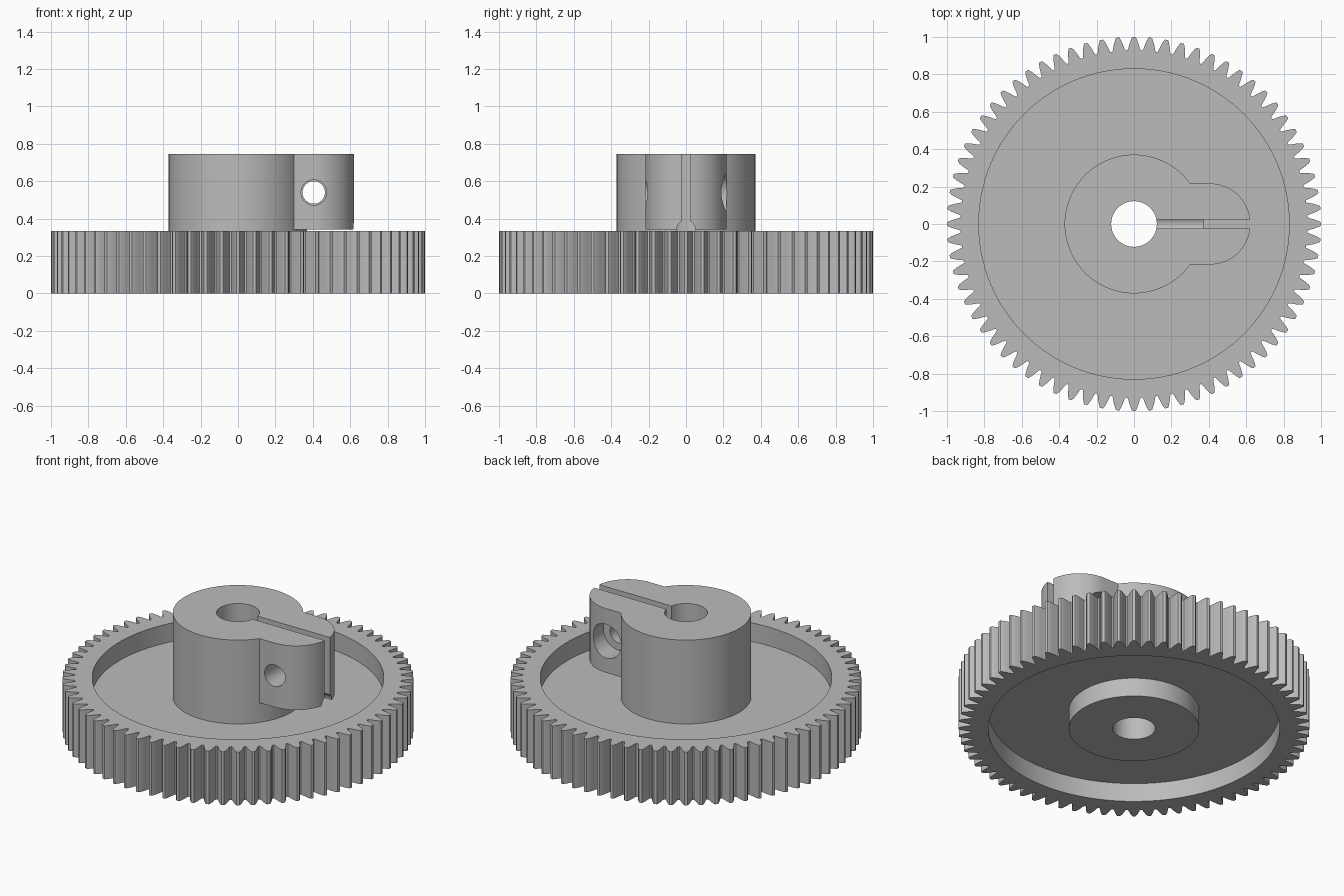
import bpy
import bmesh
from math import sin, cos, pi, radians
from mathutils import Matrix

cube = bpy.data.objects.get("Cube")
if cube:
    bpy.data.objects.remove(cube, do_unlink=True)

grey = bpy.data.materials.new("plain grey")
grey.use_nodes = True
grey.diffuse_color = (0.5, 0.5, 0.5, 1)
grey.node_tree.nodes["Principled BSDF"].inputs["Base Color"].default_value = (0.5, 0.5, 0.5, 1)

TEETH = 72
RIM_TOP, TOP = 0.335, 0.745
RECESS = 0.117
EAR_X, EAR_R = 0.405, 0.217
SCREW_Z = 0.54


def prism(name, outline, z0, z1, matrix=Matrix()):
    """Extrude a closed outline between two heights, then place it."""
    bm = bmesh.new()
    face = bm.faces.new([bm.verts.new((x, y, z0)) for x, y in outline])
    ret = bmesh.ops.extrude_face_region(bm, geom=[face])
    verts = [g for g in ret["geom"] if isinstance(g, bmesh.types.BMVert)]
    bmesh.ops.translate(bm, verts=verts, vec=(0, 0, z1 - z0))
    bmesh.ops.transform(bm, matrix=matrix, verts=bm.verts)
    bmesh.ops.recalc_face_normals(bm, faces=bm.faces)
    mesh = bpy.data.meshes.new(name)
    bm.to_mesh(mesh)
    bm.free()
    mesh.materials.append(grey)
    obj = bpy.data.objects.new(name, mesh)
    bpy.context.collection.objects.link(obj)
    return obj


def circle(r, n=96):
    return [(r * cos(2 * pi * i / n), r * sin(2 * pi * i / n)) for i in range(n)]


def rect(x0, x1, y0, y1):
    return [(x0, y0), (x1, y0), (x1, y1), (x0, y1)]


def combine(target, tool, operation):
    """Apply a boolean and discard the helper."""
    tool.hide_render = True
    mod = target.modifiers.new(operation, "BOOLEAN")
    mod.operation = operation
    mod.solver = "EXACT"
    mod.object = tool
    bpy.context.view_layer.objects.active = target
    bpy.ops.object.modifier_apply(modifier=mod.name)
    bpy.data.objects.remove(tool, do_unlink=True)


# Toothed wheel: flank given as (radius, half width as a fraction of the pitch)
flank = [(0.928, 0.44), (0.936, 0.39), (0.955, 0.32), (0.973, 0.25), (0.988, 0.175), (0.997, 0.12), (1.0, 0.09)]
tooth = [(r, -w) for r, w in flank] + [(r, w) for r, w in reversed(flank)]
outline = []
for i in range(TEETH):
    for r, w in tooth:
        a = (i + w) * 2 * pi / TEETH
        outline.append((r * cos(a), r * sin(a)))
gear = prism("spur_gear", outline, 0, RIM_TOP)

# Shallow recesses on both faces leave a thin web
combine(gear, prism("top_recess", circle(0.83, 128), RIM_TOP - RECESS, 1), "DIFFERENCE")
combine(gear, prism("bottom_recess", circle(0.83, 128), -1, RECESS), "DIFFERENCE")

# Hub with a round-ended clamp ear
hub = prism("hub", circle(0.371), 0, TOP)
ear = [(EAR_X + EAR_R * sin(a), -EAR_R * cos(a)) for a in (pi * i / 40 for i in range(41))]
ear += [(0.1, EAR_R), (0.1, -EAR_R)]
combine(hub, prism("clamp_ear", ear, 0.342, TOP), "UNION")
combine(gear, hub, "UNION")

# Shaft bore, clamp slot and the round relief at the foot of the slot
combine(gear, prism("bore", circle(0.122, 64), -1, 1), "DIFFERENCE")
combine(gear, prism("slot", rect(0.05, 0.8, -0.025, 0.025), 0.345, 1), "DIFFERENCE")
along_x = Matrix.Translation((0, 0, 0.342)) @ Matrix.Rotation(radians(90), 4, "Y")
combine(gear, prism("relief", circle(0.05, 32), 0.05, 0.7, along_x), "DIFFERENCE")

# Clamp screw hole: wide front, narrow back, counterbored for the head
along_y = Matrix.Translation((EAR_X, 0, SCREW_Z)) @ Matrix.Rotation(radians(-90), 4, "X")
for name, r, y0, y1 in (("front_hole", 0.068, -0.4, 0), ("back_hole", 0.06, -0.01, 0.4),
                        ("counterbore", 0.106, 0.09, 0.4)):
    combine(gear, prism(name, circle(r, 48), y0, y1, along_y), "DIFFERENCE")

# Smooth curved walls, crisp edges
bpy.ops.object.select_all(action="DESELECT")
gear.select_set(True)
bpy.context.view_layer.objects.active = gear
bpy.ops.object.shade_smooth_by_angle(angle=radians(25))
